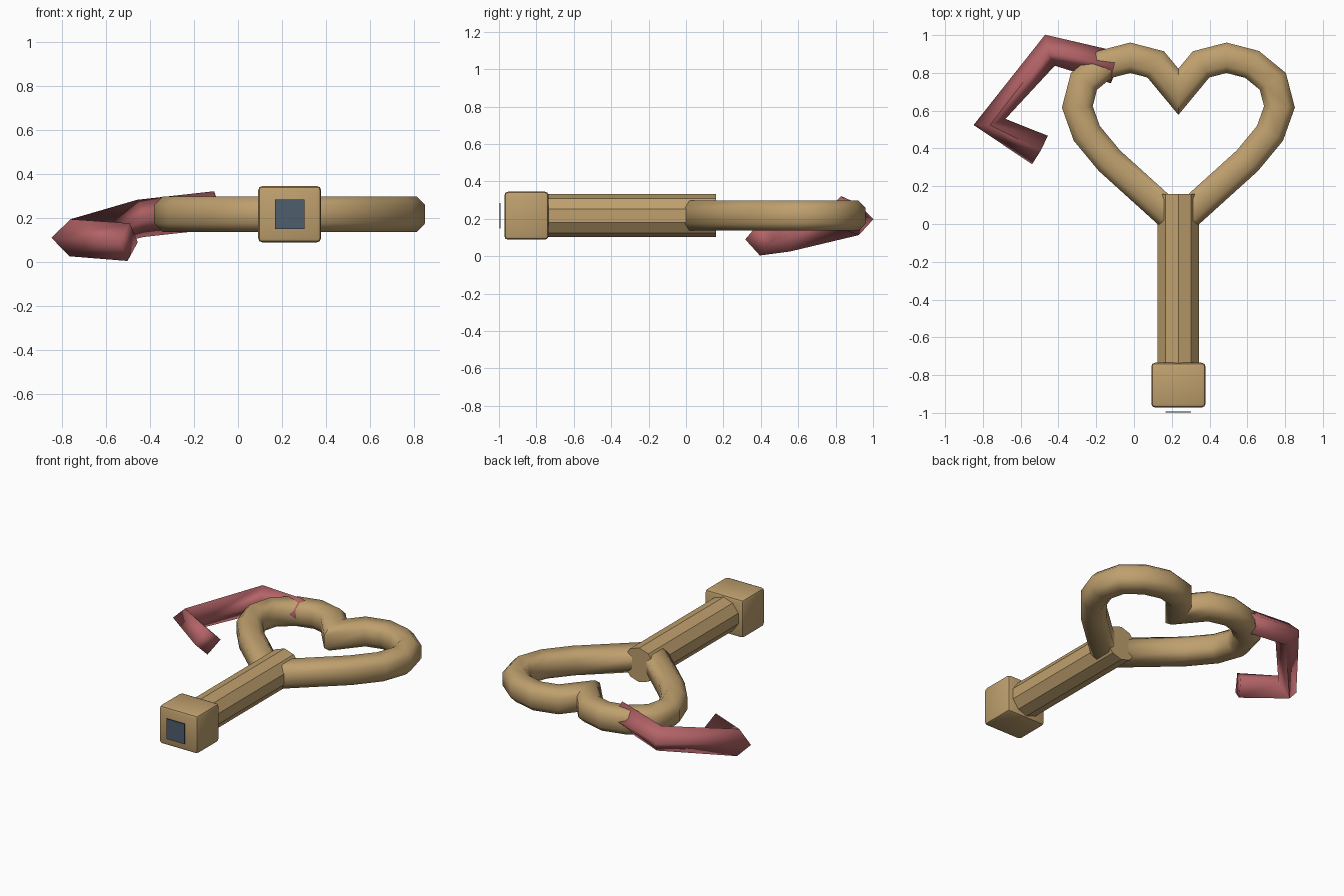
import bpy, bmesh, math
from mathutils import Vector

if "Cube" in bpy.data.objects:
    bpy.data.objects.remove(bpy.data.objects["Cube"], do_unlink=True)

CX, CZ = 0.235, 0.217  # axis of the shaft


def material(name, rgb):
    m = bpy.data.materials.new(name)
    m.use_nodes = True
    m.diffuse_color = (*rgb, 1)
    m.node_tree.nodes["Principled BSDF"].inputs["Base Color"].default_value = (*rgb, 1)
    return m


tan = material("tan brass", (0.52, 0.35, 0.155))
red = material("dusty red", (0.45, 0.125, 0.135))
slate = material("slate blue", (0.08, 0.11, 0.155))


def finish(name, bm, mat, smooth_angle=None):
    bmesh.ops.recalc_face_normals(bm, faces=bm.faces[:])
    mesh = bpy.data.meshes.new(name)
    bm.to_mesh(mesh)
    bm.free()
    mesh.materials.append(mat)
    obj = bpy.data.objects.new(name, mesh)
    bpy.context.collection.objects.link(obj)
    if smooth_angle:
        bpy.ops.object.select_all(action='DESELECT')
        obj.select_set(True)
        bpy.context.view_layer.objects.active = obj
        bpy.ops.object.shade_smooth_by_angle(angle=math.radians(smooth_angle))
    return obj


def sweep(path, section, closed=False, mitre=False):
    """Sweep a (side, up) section along a path, keeping it upright."""
    bm = bmesh.new()
    pts = [Vector(p) for p in path]
    n = len(pts)
    rings = []
    for i, p in enumerate(pts):
        a = pts[i - 1] if closed or i else None
        b = pts[(i + 1) % n] if closed or i < n - 1 else None
        d_in = (p - a).normalized() if a else (b - p).normalized()
        d_out = (b - p).normalized() if b else d_in
        t = (d_in + d_out).normalized()
        side = t.cross(Vector((0, 0, 1))).normalized()
        up = side.cross(t)
        k = 1 / t.dot(d_in) if mitre else 1
        rings.append([bm.verts.new(p + side * s * k + up * u) for s, u in section])
    m = len(section)
    for i in range(n if closed else n - 1):
        r, q = rings[i], rings[(i + 1) % n]
        for j in range(m):
            k = (j + 1) % m
            bm.faces.new((r[j], r[k], q[k], q[j]))
    if not closed:
        bm.faces.new(rings[0])
        bm.faces.new(rings[-1])
    return bm


def polygon(sides, radius):
    turns = [math.pi / 2 + math.tau * i / sides for i in range(sides)]
    return [(radius * math.cos(a), radius * math.sin(a)) for a in turns]


def box(size, centre):
    bm = bmesh.new()
    bmesh.ops.create_cube(bm, size=1)
    bmesh.ops.scale(bm, vec=size, verts=bm.verts)
    bmesh.ops.translate(bm, vec=centre, verts=bm.verts)
    return bm


# Heart-shaped bow: half outline from the cusp to the point, then mirrored
half = [(0, 0.70), (0.12, 0.845), (0.255, 0.88), (0.39, 0.845), (0.5, 0.755),
        (0.535, 0.62), (0.485, 0.48), (0.365, 0.335), (0, 0.005)]
outline = half + [(-x, y) for x, y in half[-2:0:-1]]
tube = [(0.078, 0.042), (0.042, 0.08), (-0.042, 0.08), (-0.078, 0.042)]
tube += [(-s, -u) for s, u in tube]
finish("heart_bow", sweep([(CX + x, y, CZ) for x, y in outline], tube,
                          closed=True, mitre=True), tan, 60)

# Ten-sided shaft
finish("shaft", sweep([(CX, -0.76, CZ), (CX, 0.16, CZ)], polygon(10, 0.115)), tan)

# Softened block at the front end
block = box((0.287, 0.237, 0.257), (CX, -0.853, CZ))
bmesh.ops.bevel(block, geom=block.edges[:], offset=0.02, segments=2,
                profile=0.5, affect='EDGES')
finish("end_block", block, tan, 35)

# Thin plate floating just ahead of the block
finish("end_plate", box((0.135, 0.006, 0.135), (CX, -0.995, CZ)), slate)

# Bent four-sided hook passing through the bow
hook_path = [(-0.10, 0.828, 0.236), (-0.445, 0.92, 0.198),
             (-0.765, 0.54, 0.11), (-0.498, 0.392, 0.09)]
finish("hook", sweep(hook_path, polygon(4, 0.086)), red, 95)
